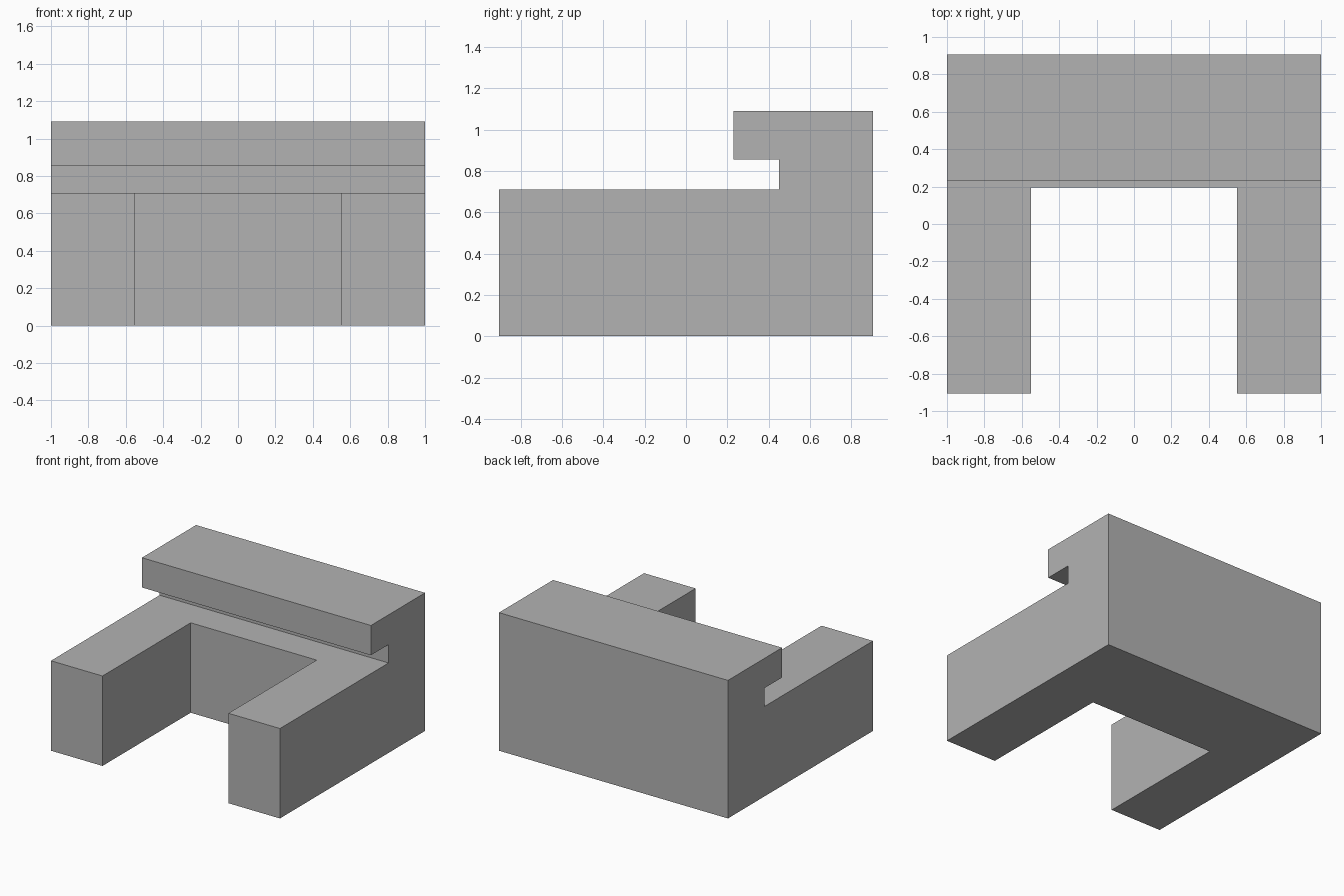
import bpy
import bmesh

default = bpy.data.objects.get("Cube")
if default:
    bpy.data.objects.remove(default, do_unlink=True)

grey = bpy.data.materials.new("plain_grey")
grey.use_nodes = True
colour = (0.45, 0.45, 0.45, 1)
grey.diffuse_color = colour
grey.node_tree.nodes["Principled BSDF"].inputs["Base Color"].default_value = colour


def extrude_profile(name, points, half_width):
    """Extrude a closed (y, z) profile along x, centred on x = 0."""
    bm = bmesh.new()
    face = bm.faces.new([bm.verts.new((-half_width, y, z)) for y, z in points])
    new = bmesh.ops.extrude_face_region(bm, geom=[face])["geom"]
    verts = [v for v in new if isinstance(v, bmesh.types.BMVert)]
    bmesh.ops.translate(bm, verts=verts, vec=(2 * half_width, 0, 0))
    bmesh.ops.recalc_face_normals(bm, faces=bm.faces)
    mesh = bpy.data.meshes.new(name)
    bm.to_mesh(mesh)
    bm.free()
    mesh.materials.append(grey)
    obj = bpy.data.objects.new(name, mesh)
    bpy.context.collection.objects.link(obj)
    return obj


# Block with a raised back and an overhanging lip above a groove
body = extrude_profile("body_with_lip", [
    (-0.905, 0), (0.905, 0), (0.905, 1.09), (0.23, 1.09),
    (0.23, 0.855), (0.45, 0.855), (0.45, 0.71), (-0.905, 0.71)], 1)

# Open bay between the two front arms
bay = extrude_profile("bay_cutter", [
    (-1.2, -0.2), (0.195, -0.2), (0.195, 0.8), (-1.2, 0.8)], 0.55)
bay.hide_render = True

cut = body.modifiers.new("bay", "BOOLEAN")
cut.operation = "DIFFERENCE"
cut.solver = "EXACT"
cut.object = bay

# Apply the cut and discard the cutter
bpy.context.view_layer.objects.active = body
body.select_set(True)
bpy.ops.object.modifier_apply(modifier=cut.name)
bpy.data.objects.remove(bay, do_unlink=True)
